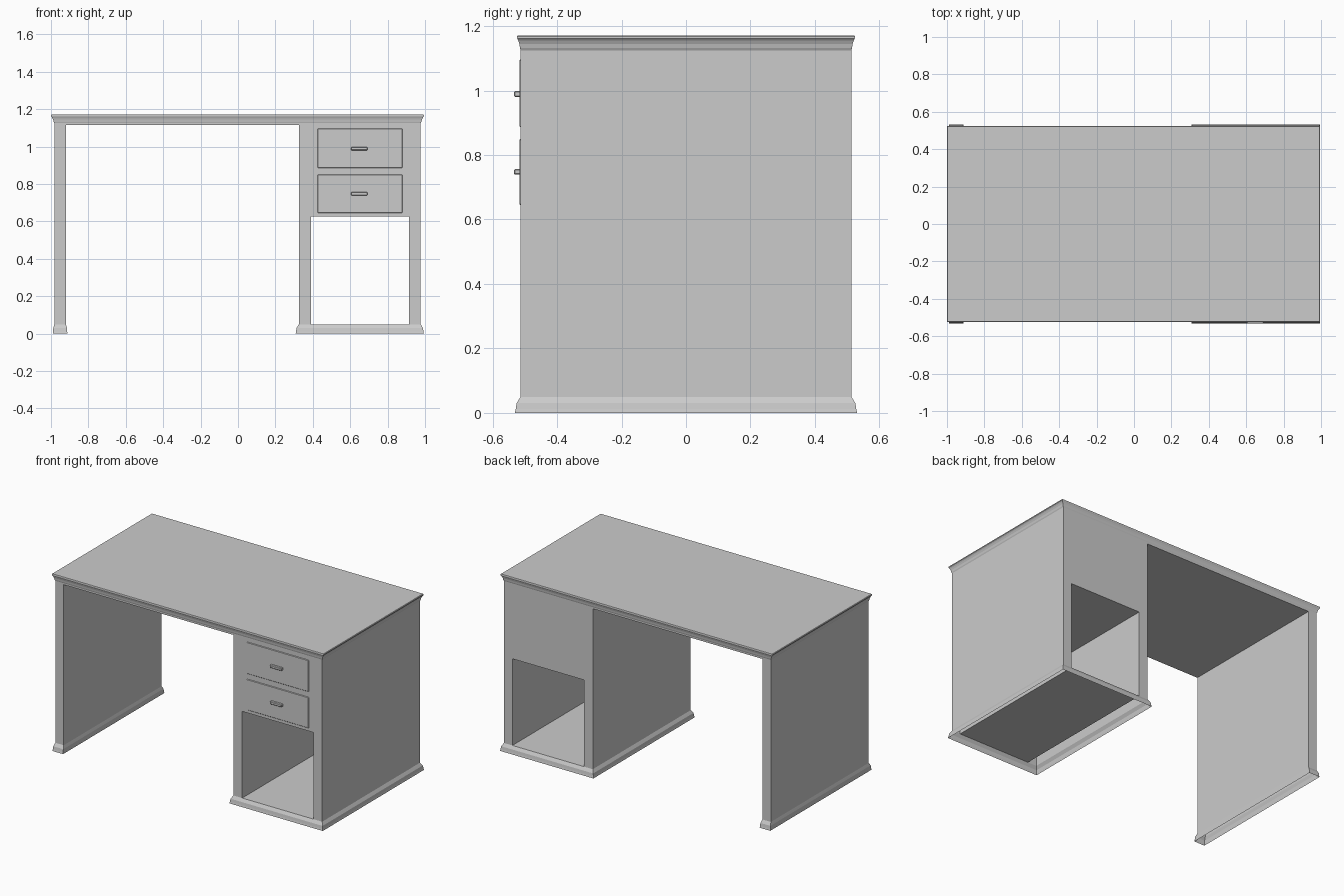
import bpy, bmesh

if "Cube" in bpy.data.objects:
    bpy.data.objects.remove(bpy.data.objects["Cube"])

Y = 0.513          # half depth of the body
BASE = 0.05        # top of the plinth mouldings
TOP = 1.171


def finish(name, bm):
    bmesh.ops.remove_doubles(bm, verts=bm.verts, dist=1e-5)
    bmesh.ops.recalc_face_normals(bm, faces=bm.faces)
    me = bpy.data.meshes.new(name)
    bm.to_mesh(me)
    bm.free()
    ob = bpy.data.objects.new(name, me)
    bpy.context.collection.objects.link(ob)
    return ob


def quad(bm, *pts):
    return bm.faces.new([bm.verts.new(p) for p in pts])


def ring_loft(name, x0, x1, dx, dy, profile, cap=False):
    """Rectangular moulding: profile is a list of (z, flare 0..1)."""
    bm = bmesh.new()
    rings = []
    for z, t in profile:
        a, b, d = x0 - dx * t, x1 + dx * t, Y + dy * t
        rings.append([bm.verts.new(p) for p in
                      ((a, -d, z), (b, -d, z), (b, d, z), (a, d, z))])
    for lo, hi in zip(rings, rings[1:]):
        for i in range(4):
            j = (i + 1) % 4
            bm.faces.new((lo[i], lo[j], hi[j], hi[i]))
    if cap:
        bm.faces.new(rings[-1])
    return finish(name, bm)


def box(name, x0, x1, y0, y1, z0, z1, bevel):
    bm = bmesh.new()
    bmesh.ops.create_cube(bm, size=1)
    for v in bm.verts:
        v.co = ((x0 + x1) / 2 + v.co.x * (x1 - x0),
                (y0 + y1) / 2 + v.co.y * (y1 - y0),
                (z0 + z1) / 2 + v.co.z * (z1 - z0))
    ob = finish(name, bm)
    mod = ob.modifiers.new("soft_edge", 'BEVEL')
    mod.width = bevel
    mod.segments = 1
    return ob


# Hollow desk body: filled cells of a front-view grid, open underneath
xs = [-0.982, -0.92, 0.325, 0.39, 0.915, 0.977]
zs = [BASE, 0.625, 1.115, 1.125]
rows = ["#.#.#", "#.###", "#####"]


def solid(i, k):
    return 0 <= i < 5 and 0 <= k < 3 and rows[k][i] == "#"


bm = bmesh.new()
for k in range(3):
    for i in range(5):
        if not solid(i, k):
            continue
        a, b, lo, hi = xs[i], xs[i + 1], zs[k], zs[k + 1]
        for y in (-Y, Y):
            quad(bm, (a, y, lo), (b, y, lo), (b, y, hi), (a, y, hi))
        for x, n in ((a, i - 1), (b, i + 1)):
            if not solid(n, k):
                quad(bm, (x, -Y, lo), (x, Y, lo), (x, Y, hi), (x, -Y, hi))
        if k > 0 and not solid(i, k - 1):
            quad(bm, (a, -Y, lo), (b, -Y, lo), (b, Y, lo), (a, Y, lo))
# Floor of the open compartment
quad(bm, (xs[3], -Y, BASE), (xs[4], -Y, BASE), (xs[4], Y, BASE), (xs[3], Y, BASE))
finish("desk_body", bm)

# Flared plinths under the side panel and the pedestal
plinth = [(0, 1), (0.012, 0.85), (0.03, 0.7), (0.043, 0.25), (BASE, 0)]
ring_loft("side_panel_plinth", xs[0], xs[1], 0.008, 0.018, plinth)
ring_loft("pedestal_plinth", xs[2], xs[5], 0.017, 0.018, plinth)

# Desktop with its crown moulding
crown = [(1.125, 0), (1.132, 0.2), (1.144, 0.35), (1.155, 0.65),
         (1.162, 1), (1.168, 1), (TOP, 0.85)]
ring_loft("desktop", xs[0], xs[5], 0.018, 0.011, crown, cap=True)

# Two drawers with small bar handles
for n, (z0, z1, zh) in enumerate(((0.645, 0.85, 0.748), (0.886, 1.096, 0.989))):
    box(f"drawer_front_{n + 1}", 0.425, 0.88, -Y - 0.004, -Y + 0.01, z0, z1, 0.003)
    box(f"drawer_handle_{n + 1}", 0.605, 0.692, -Y - 0.02, -Y, zh - 0.009, zh + 0.009, 0.003)
